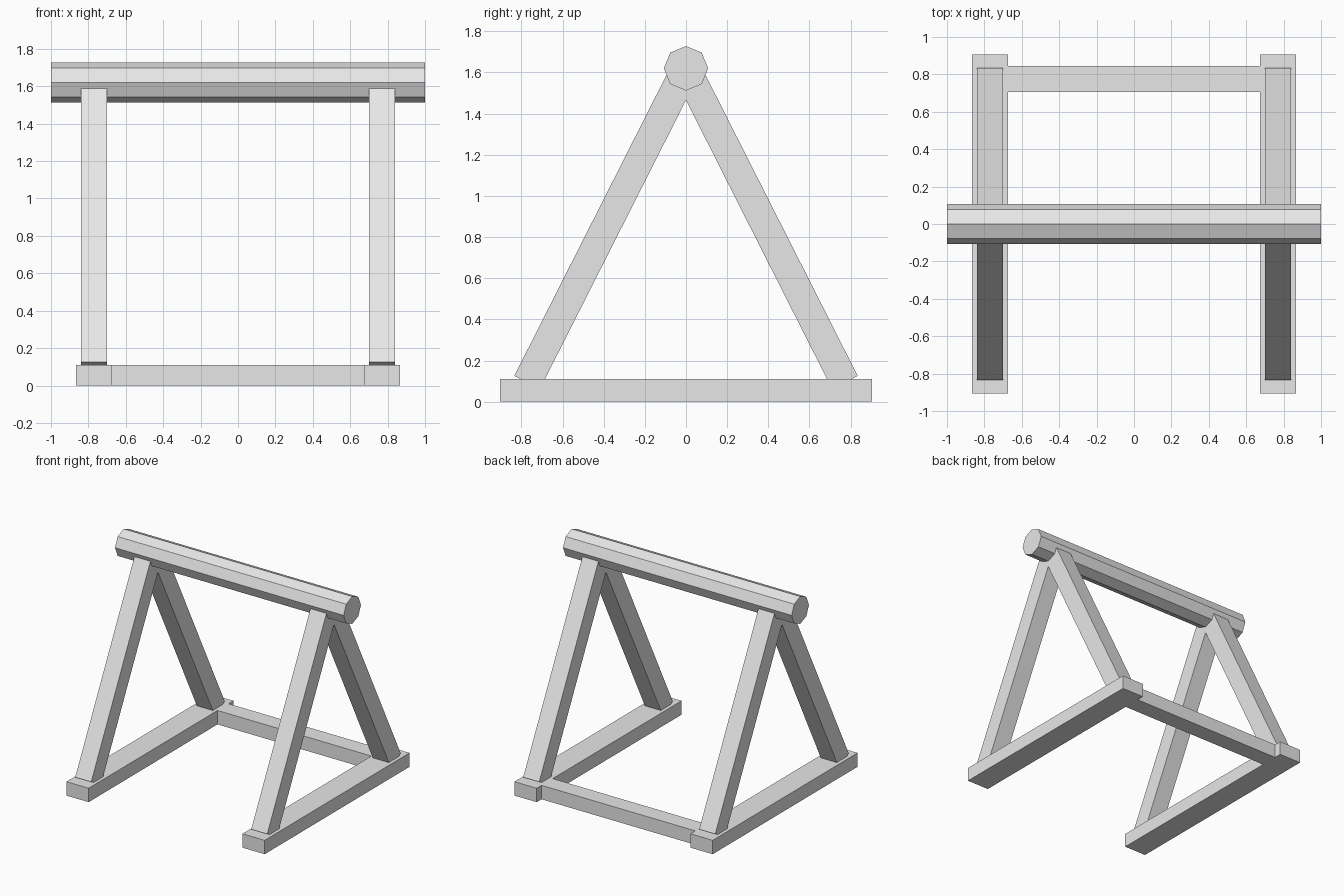
import bpy
import math
from mathutils import Vector

old = bpy.data.objects.get("Cube")
if old:
    bpy.data.objects.remove(old, do_unlink=True)

# One plain material for the whole trestle
GREY = (0.8, 0.8, 0.8, 1.0)
mat = bpy.data.materials.new("plain_grey")
mat.use_nodes = True
mat.diffuse_color = GREY
mat.node_tree.nodes["Principled BSDF"].inputs["Base Color"].default_value = GREY

SIDE_X = 0.77        # centre of each end frame
BEAM_Z = 1.62        # centre height of the top beam
FOOT_H = 0.11
TIMBER = 0.14        # leg and crossbar thickness


def finish(obj, name):
    obj.name = obj.data.name = name
    obj.data.materials.append(mat)
    return obj


def box(name, centre, size, tilt=0.0):
    bpy.ops.mesh.primitive_cube_add(size=1, location=centre, rotation=(tilt, 0, 0))
    obj = bpy.context.object
    obj.scale = size
    return finish(obj, name)


def leg(name, x, foot_y):
    """Square timber running from the foot to the beam centre."""
    low = Vector((x, foot_y, 0.094))
    high = Vector((x, 0, BEAM_Z))
    run = high - low
    tilt = math.atan2(-run.y, run.z)
    box(name, (low + high) / 2, (TIMBER, TIMBER, run.length), tilt)


# Octagonal top beam with an edge pointing straight up
bpy.ops.mesh.primitive_cylinder_add(vertices=8, radius=0.108, depth=2,
                                    location=(0, 0, BEAM_Z),
                                    rotation=(0, math.pi / 2, 0))
finish(bpy.context.object, "top_beam")

# End frames: a foot and two splayed legs on each side
for side, sx in (("left", 1), ("right", -1)):
    x = sx * SIDE_X
    box(side + "_foot", (x, 0, FOOT_H / 2), (0.194, 1.81, FOOT_H))
    leg(side + "_front_leg", x, -0.772)
    leg(side + "_back_leg", x, 0.772)

# Rear crossbar joining the feet
box("back_crossbar", (0, 0.775, FOOT_H / 2), (2 * SIDE_X - 0.194, TIMBER, FOOT_H))
